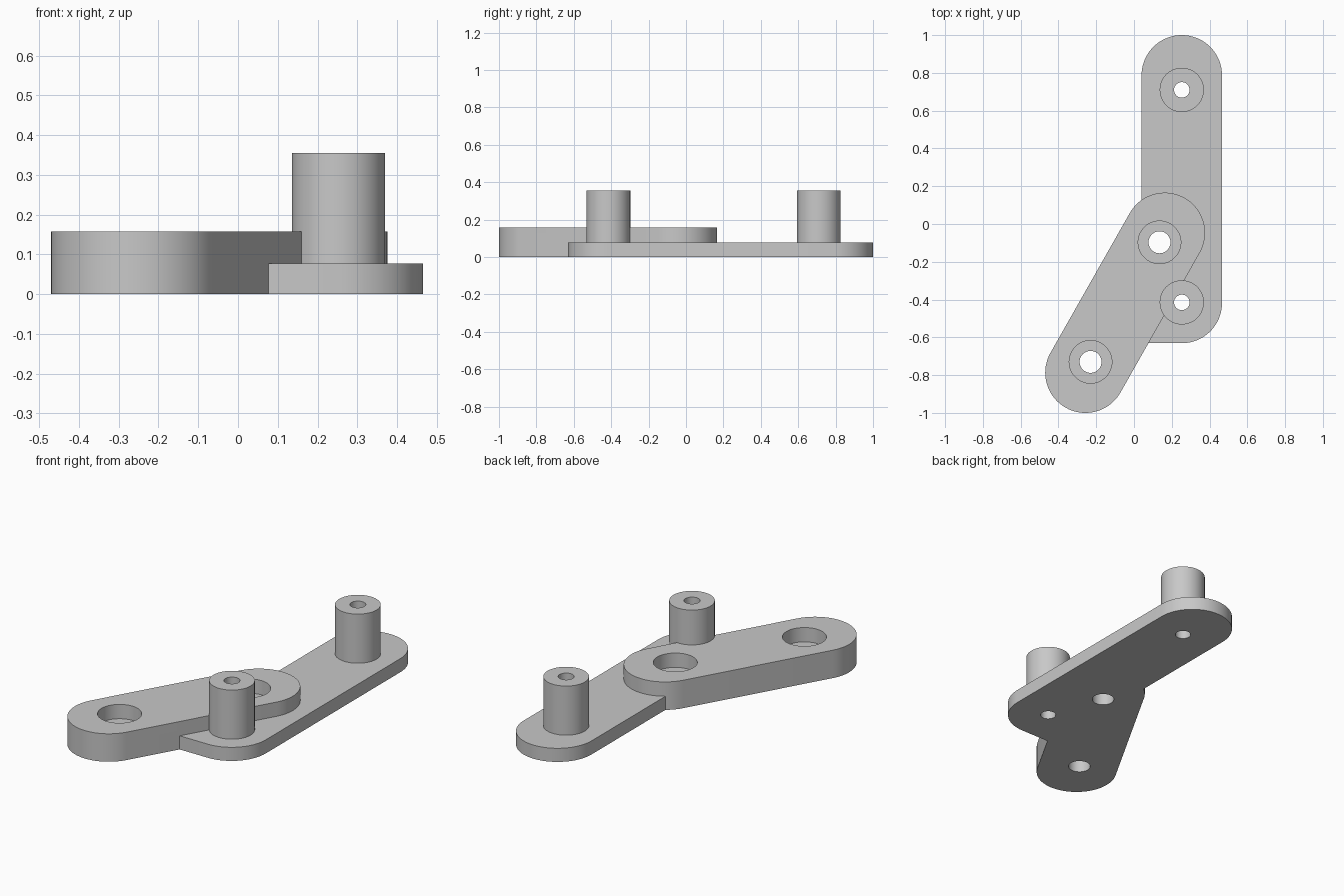
import bpy
import bmesh
from math import cos, sin, pi, atan2

# Remove the default cube
cube = bpy.data.objects.get("Cube")
if cube:
    bpy.data.objects.remove(cube, do_unlink=True)

# Main dimensions
END_R = 0.213
PLATE_TOP, ARM_TOP, POST_TOP = 0.077, 0.158, 0.355
PLATE_X = 0.253
PLATE_FRONT, PLATE_BACK = -0.418, 0.787
ARM_LOW, ARM_HIGH = (-0.257, -0.787), (0.163, -0.047)
POSTS = [(PLATE_X, -0.415), (PLATE_X, 0.71)]
BORES = [(0.135, -0.097), (-0.23, -0.73)]

grey = bpy.data.materials.new("plain grey")
grey.use_nodes = True
grey.diffuse_color = (0.58, 0.58, 0.58, 1)
grey.node_tree.nodes["Principled BSDF"].inputs["Base Color"].default_value = grey.diffuse_color


def arc(centre, radius, start, end, steps):
    """Points along a circular arc, both ends included."""
    return [(centre[0] + radius * cos(start + (end - start) * i / steps),
             centre[1] + radius * sin(start + (end - start) * i / steps))
            for i in range(steps + 1)]


def extrude(name, outline, bottom, top):
    """Solid made by raising a flat outline."""
    bm = bmesh.new()
    face = bm.faces.new([bm.verts.new((x, y, bottom)) for x, y in outline])
    raised = bmesh.ops.extrude_face_region(bm, geom=[face])["geom"]
    bmesh.ops.translate(bm, vec=(0, 0, top - bottom),
                        verts=[v for v in raised if isinstance(v, bmesh.types.BMVert)])
    bmesh.ops.recalc_face_normals(bm, faces=bm.faces)
    mesh = bpy.data.meshes.new(name)
    bm.to_mesh(mesh)
    bm.free()
    mesh.materials.append(grey)
    obj = bpy.data.objects.new(name, mesh)
    bpy.context.collection.objects.link(obj)
    return obj


def cylinder(name, centre, radius, bottom, top):
    return extrude(name, arc(centre, radius, 0, 2 * pi, 64)[:-1], bottom, top)


def combine(body, tool, operation):
    """Apply a boolean and discard the tool."""
    mod = body.modifiers.new("combine", "BOOLEAN")
    mod.operation = operation
    mod.solver = "EXACT"
    mod.object = tool
    bpy.context.view_layer.objects.active = body
    bpy.ops.object.modifier_apply(modifier=mod.name)
    bpy.data.objects.remove(tool, do_unlink=True)


# Long thin plate, with one square corner hidden under the arm
plate_outline = (arc((PLATE_X, PLATE_FRONT), END_R, -pi / 2, 0, 18)
                 + arc((PLATE_X, PLATE_BACK), END_R, 0, pi, 36)
                 + [(PLATE_X - END_R, PLATE_FRONT - END_R)])
bracket = extrude("linkage_bracket", plate_outline, 0, PLATE_TOP)

# Thick slanted arm with round ends
lean = atan2(ARM_HIGH[1] - ARM_LOW[1], ARM_HIGH[0] - ARM_LOW[0])
arm_outline = (arc(ARM_HIGH, END_R, lean - pi / 2, lean + pi / 2, 36)
               + arc(ARM_LOW, END_R, lean + pi / 2, lean + 3 * pi / 2, 36))
combine(bracket, extrude("arm", arm_outline, 0, ARM_TOP), "UNION")

# Posts with narrow through holes
for spot in POSTS:
    combine(bracket, cylinder("post", spot, 0.117, 0.03, POST_TOP), "UNION")
for spot in POSTS:
    combine(bracket, cylinder("post_hole", spot, 0.041, -0.1, 0.5), "DIFFERENCE")

# Stepped bores in the arm
for spot in BORES:
    combine(bracket, cylinder("wide_bore", spot, 0.113, PLATE_TOP, 0.5), "DIFFERENCE")
    combine(bracket, cylinder("narrow_bore", spot, 0.058, -0.1, 0.5), "DIFFERENCE")

# Smooth round walls, sharp rims
bpy.ops.object.select_all(action="DESELECT")
bracket.select_set(True)
bpy.context.view_layer.objects.active = bracket
bpy.ops.object.shade_smooth_by_angle(angle=pi / 6)
